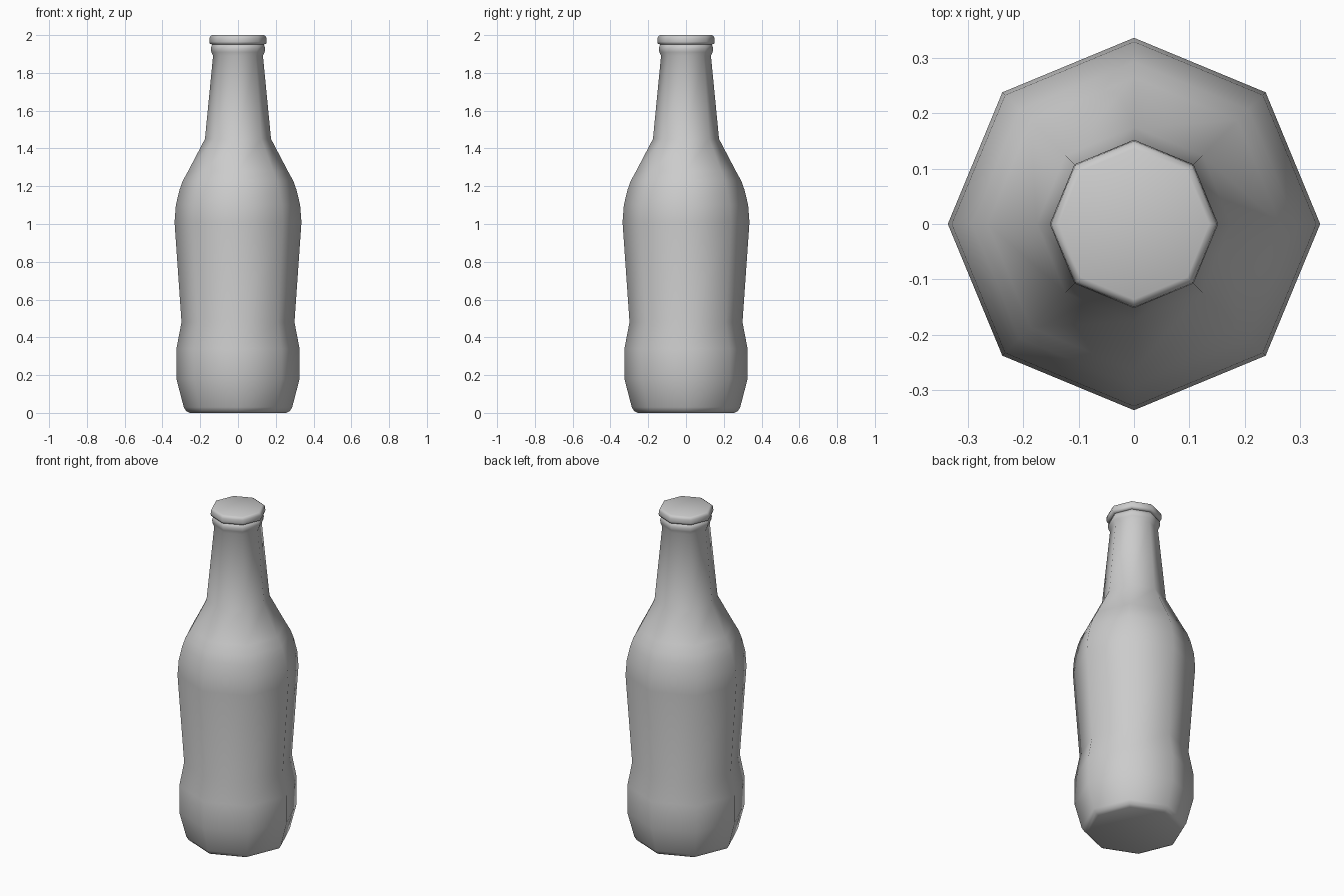
import bpy, bmesh, math

if "Cube" in bpy.data.objects:
    bpy.data.objects.remove(bpy.data.objects["Cube"])

SIDES = 8


def lathe(name, profile):
    """Revolve (radius, height) points into a closed eight-sided solid."""
    bm = bmesh.new()
    rings = []
    for r, z in profile:
        rings.append([bm.verts.new((r * math.cos(math.tau * i / SIDES),
                                    r * math.sin(math.tau * i / SIDES), z))
                      for i in range(SIDES)])
    for low, high in zip(rings, rings[1:]):
        for i in range(SIDES):
            j = (i + 1) % SIDES
            bm.faces.new((low[i], low[j], high[j], high[i]))
    bm.faces.new(rings[0][::-1])
    bm.faces.new(rings[-1])
    for face in bm.faces:
        face.smooth = True
    mesh = bpy.data.meshes.new(name)
    bm.to_mesh(mesh)
    bm.free()
    obj = bpy.data.objects.new(name, mesh)
    bpy.context.collection.objects.link(obj)
    return obj


# Glass body: base, waist, shoulder, neck and lip ring
lathe("bottle_body", [
    (0.255, 0.0), (0.275, 0.01), (0.287, 0.03), (0.326, 0.18), (0.326, 0.34),
    (0.299, 0.48), (0.336, 1.01), (0.329, 1.10), (0.310, 1.18), (0.292, 1.23),
    (0.264, 1.28), (0.175, 1.45), (0.132, 1.89), (0.141, 1.91), (0.144, 1.93),
    (0.136, 1.953),
])

# Crown cap
lathe("bottle_cap", [
    (0.138, 1.95), (0.149, 1.955), (0.152, 1.965), (0.150, 1.985),
    (0.146, 1.995), (0.136, 2.0),
])
